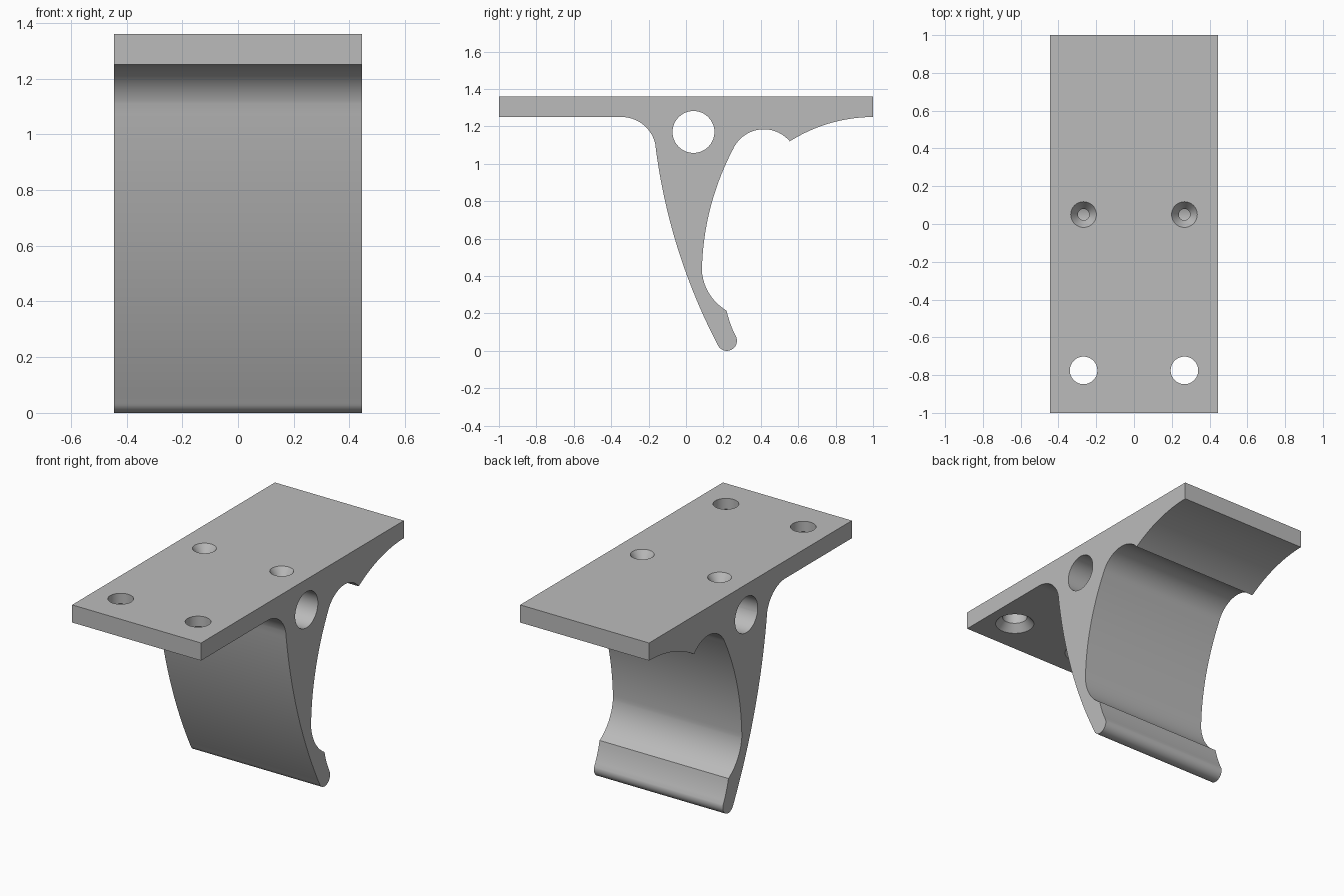
import bpy, bmesh, math
from mathutils import Vector, Matrix

if "Cube" in bpy.data.objects:
    bpy.data.objects.remove(bpy.data.objects["Cube"])

HALF_W, TOP, UNDER = 0.445, 1.36, 1.25

grey = bpy.data.materials.new("plain grey")
grey.use_nodes = True
grey.diffuse_color = (0.5, 0.5, 0.5, 1)
grey.node_tree.nodes["Principled BSDF"].inputs["Base Color"].default_value = (0.5, 0.5, 0.5, 1)


def arc(a, m, b, steps=20):
    """Circular arc from a through m to b, leaving out the end point."""
    a, m, b = Vector(a), Vector(m), Vector(b)
    u, v = m - a, b - a
    d = 2 * u.cross(v)
    c = a + Vector((v.y * u.dot(u) - u.y * v.dot(v), u.x * v.dot(v) - v.x * u.dot(u))) / d
    start = math.atan2(*(a - c).yx)
    sweep = math.atan2(*(b - c).yx) - start
    sweep %= math.tau
    if d < 0:
        sweep -= math.tau
    r = (a - c).length
    return [c + r * Vector((math.cos(start + sweep * i / steps),
                            math.sin(start + sweep * i / steps))) for i in range(steps)]


def make_object(name, bm):
    bmesh.ops.recalc_face_normals(bm, faces=bm.faces)
    mesh = bpy.data.meshes.new(name)
    bm.to_mesh(mesh)
    bm.free()
    mesh.materials.append(grey)
    ob = bpy.data.objects.new(name, mesh)
    bpy.context.collection.objects.link(ob)
    return ob


def turned_cutter(name, centre, rings, along_x=False, sides=48):
    """Round cutter made from (radius, height) rings."""
    bm = bmesh.new()
    loops = [[bm.verts.new((r * math.cos(math.tau * i / sides),
                            r * math.sin(math.tau * i / sides), z))
              for i in range(sides)] for r, z in rings]
    for lo, hi in zip(loops, loops[1:]):
        for i in range(sides):
            j = (i + 1) % sides
            bm.faces.new((lo[i], lo[j], hi[j], hi[i]))
    bm.faces.new(loops[0][::-1])
    bm.faces.new(loops[-1])
    if along_x:
        bm.transform(Matrix.Rotation(math.pi / 2, 4, 'Y'))
    bm.transform(Matrix.Translation(centre))
    ob = make_object(name, bm)
    ob.hide_render = True
    return ob


# Side profile: plate, front fillet, curved arm, rounded tip, hooked back
front_top, front_low = (-0.165, 1.11), (0.168, 0.035)
tip_back, lip, waist = (0.27, 0.07), (0.217, 0.215), (0.085, 0.425)
neck, cusp, plate_end = (0.25, 1.075), (0.555, 1.12), (1, UNDER)
profile = [(-1, TOP), (-1, UNDER)]
profile += arc((-0.345, UNDER), (-0.214, 1.196), front_top)
profile += arc(front_top, (-0.06, 0.6), front_low, 32)
profile += arc(front_low, (0.215, 0), tip_back)
profile += arc(tip_back, (0.239, 0.14), lip, 6)
profile += arc(lip, (0.128, 0.3), waist)
profile += arc(waist, (0.132, 0.77), neck, 32)
profile += arc(neck, (0.405, 1.184), cusp)
profile += arc(cusp, (0.767, 1.216), plate_end)
profile += [plate_end, (1, TOP)]

bm = bmesh.new()
side = bm.faces.new([bm.verts.new((-HALF_W, y, z)) for y, z in profile])
swept = bmesh.ops.extrude_face_region(bm, geom=[side])["geom"]
bmesh.ops.translate(bm, vec=(2 * HALF_W, 0, 0),
                    verts=[v for v in swept if isinstance(v, bmesh.types.BMVert)])
bracket = make_object("bracket", bm)

# Cross bore, small top countersinks and front screw holes flared underneath
cutters = [turned_cutter("cross_bore_cutter", (0, 0.04, 1.17),
                         [(0.112, -0.6), (0.112, 0.6)], along_x=True)]
for x in (-0.267, 0.267):
    cutters.append(turned_cutter("top_countersink_cutter", (x, 0.05, TOP),
                   [(0.03, -0.15), (0.03, -0.055), (0.068, 0), (0.068, 0.05)]))
    cutters.append(turned_cutter("front_screw_cutter", (x, -0.775, UNDER),
                   [(0.113, -0.05), (0.113, 0), (0.073, 0.045), (0.073, 0.2)]))

bpy.ops.object.select_all(action='DESELECT')
bpy.context.view_layer.objects.active = bracket
bracket.select_set(True)
for cutter in cutters:
    cut = bracket.modifiers.new("hole", 'BOOLEAN')
    cut.operation, cut.solver, cut.object = 'DIFFERENCE', 'EXACT', cutter
    bpy.ops.object.modifier_apply(modifier=cut.name)
    bpy.data.objects.remove(cutter)

bpy.ops.object.shade_smooth_by_angle(angle=math.radians(25))
